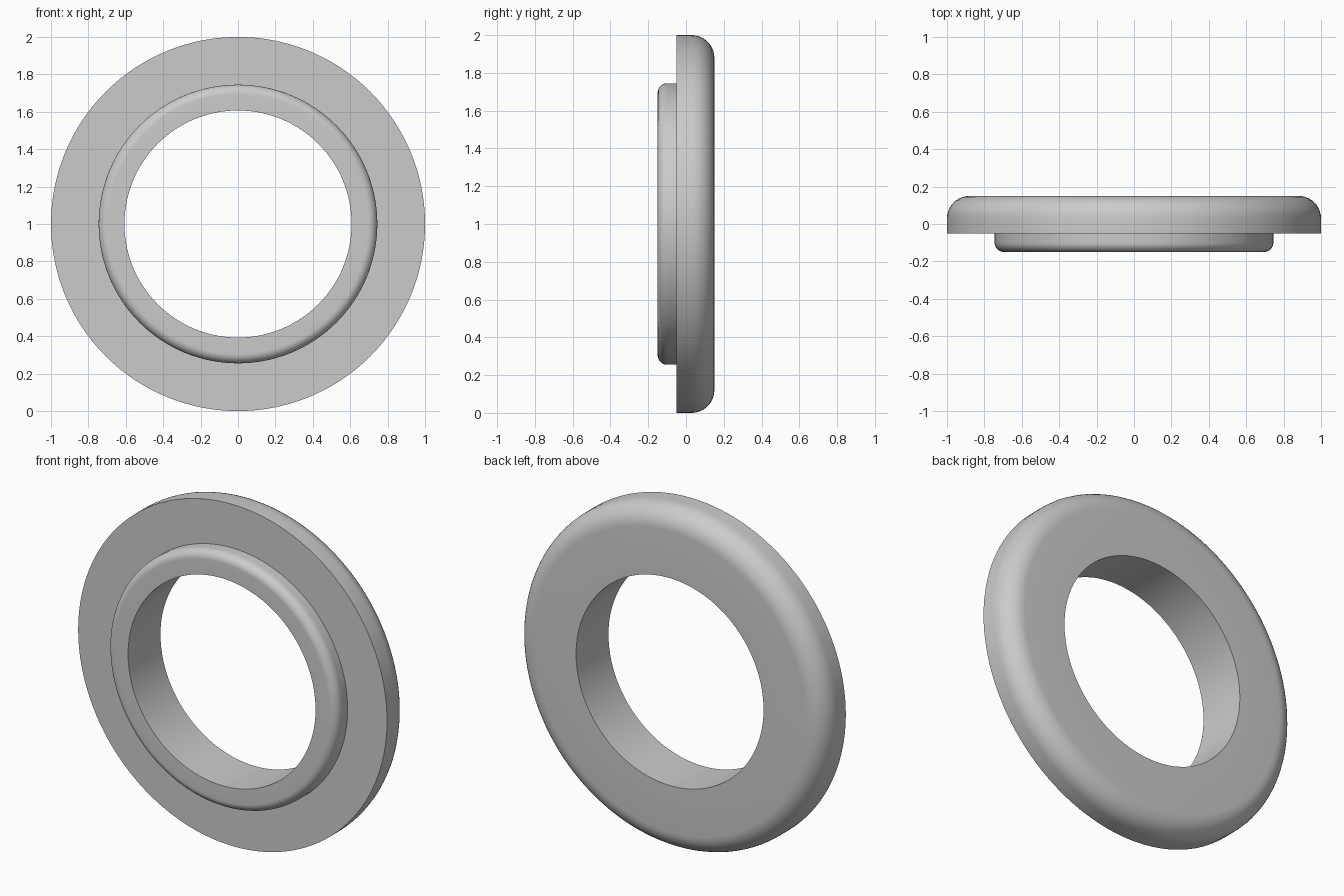
import bpy, bmesh
from math import sin, cos, pi, radians

if "Cube" in bpy.data.objects:
    bpy.data.objects.remove(bpy.data.objects["Cube"], do_unlink=True)

SEGMENTS = 128
BORE, HUB, RIM = 0.607, 0.745, 1.0      # radii
FRONT, STEP, BACK = -0.15, -0.05, 0.15  # depths along y


def fillet(radius, y, size, side, steps=10):
    """Quarter-round corner; side is -1 for a front edge, +1 for a back edge."""
    arc = [(radius - size + size * cos(a), y + side * (size * sin(a) - size))
           for a in (i * pi / 2 / steps for i in range(steps + 1))]
    return arc if side > 0 else arc[::-1]


# Cross-section of bore, rounded hub, flange and rounded rim: (radius, y)
profile = [(BORE, FRONT)]
profile += fillet(HUB, FRONT, 0.05, -1)
profile += [(HUB, STEP), (RIM, STEP)]
profile += fillet(RIM, BACK, 0.12, 1)
profile += [(BORE, BACK)]

# Revolve the section about the y axis
bm = bmesh.new()
rings = []
for i in range(SEGMENTS):
    a = 2 * pi * i / SEGMENTS
    rings.append([bm.verts.new((r * cos(a), y, 1 + r * sin(a))) for r, y in profile])
count = len(profile)
for i in range(SEGMENTS):
    here, there = rings[i], rings[(i + 1) % SEGMENTS]
    for j in range(count):
        k = (j + 1) % count
        bm.faces.new((here[j], here[k], there[k], there[j]))
bmesh.ops.recalc_face_normals(bm, faces=bm.faces)

mesh = bpy.data.meshes.new("flanged_ring")
bm.to_mesh(mesh)
bm.free()
ring = bpy.data.objects.new("flanged_ring", mesh)
bpy.context.collection.objects.link(ring)

# Plain grey material
grey = bpy.data.materials.new("light_grey")
grey.use_nodes = True
colour = (0.6, 0.6, 0.6, 1)
grey.diffuse_color = colour
grey.node_tree.nodes["Principled BSDF"].inputs["Base Color"].default_value = colour
mesh.materials.append(grey)

# Smooth curves, crisp edges
bpy.ops.object.select_all(action="DESELECT")
ring.select_set(True)
bpy.context.view_layer.objects.active = ring
bpy.ops.object.shade_smooth_by_angle(angle=radians(30))
